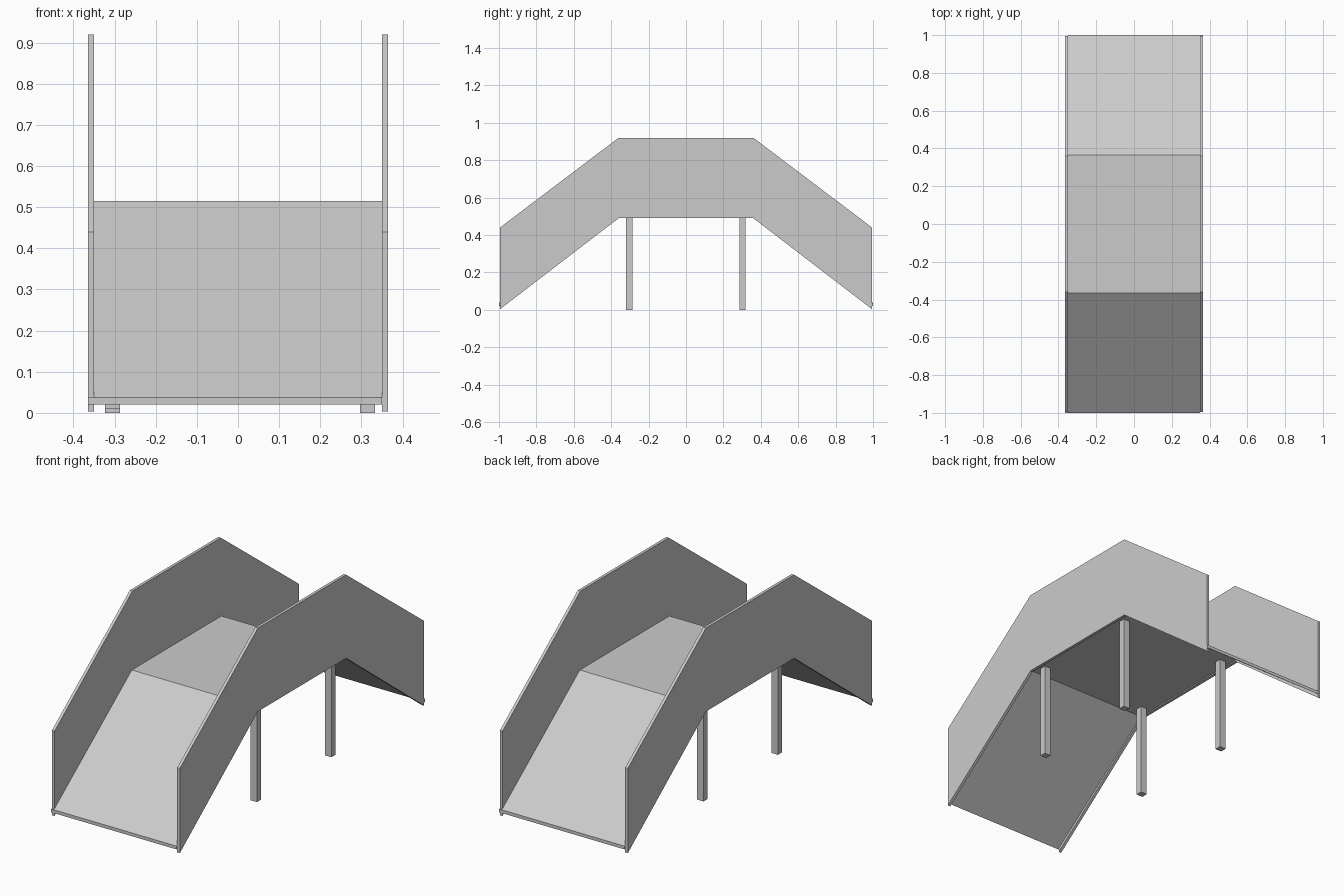
import bpy, bmesh

if "Cube" in bpy.data.objects:
    bpy.data.objects.remove(bpy.data.objects["Cube"])


def extrude_profile(name, profile, x0, x1):
    """Solid made from a closed (y, z) outline extruded along x."""
    bm = bmesh.new()
    face = bm.faces.new([bm.verts.new((x0, y, z)) for y, z in profile])
    ext = bmesh.ops.extrude_face_region(bm, geom=[face])
    moved = [v for v in ext["geom"] if isinstance(v, bmesh.types.BMVert)]
    bmesh.ops.translate(bm, verts=moved, vec=(x1 - x0, 0, 0))
    bmesh.ops.recalc_face_normals(bm, faces=bm.faces)
    mesh = bpy.data.meshes.new(name)
    bm.to_mesh(mesh)
    bm.free()
    obj = bpy.data.objects.new(name, mesh)
    bpy.context.collection.objects.link(obj)
    return obj


def box(name, x0, x1, y0, y1, z0, z1):
    return extrude_profile(name, [(y0, z0), (y1, z0), (y1, z1), (y0, z1)], x0, x1)


# Tall side panels with an arched outline
half = [(0.995, 0.003), (0.995, 0.44), (0.36, 0.92)]
panel = half + [(-y, z) for y, z in reversed(half)] + [(-0.36, 0.49), (0.36, 0.49)]
extrude_profile("left_side_panel", panel, -0.365, -0.35)
extrude_profile("right_side_panel", panel, 0.35, 0.365)

# Flat walkway in the middle
box("walkway_deck", -0.35, 0.35, -0.365, 0.365, 0.496, 0.515)

# Sloping ramps, each lapping over one panel end at the foot
for name, s in (("front_ramp", 1), ("back_ramp", -1)):
    ramp = [(-1.0, 0.02), (-0.365, 0.496), (-0.365, 0.515), (-1.0, 0.037)]
    extrude_profile(name, [(s * y, z) for y, z in ramp], -0.35 * s, 0.35 * s)
    box(name + "_foot_lap", -0.365 * s, -0.35 * s, -1.0 * s, -0.993 * s, 0.02, 0.037)

# Four square legs under the deck
for side, x, foot in (("left", -0.305, 0.009), ("right", 0.315, 0.0)):
    for end, y in (("front", -0.304), ("back", 0.302)):
        box(f"{end}_{side}_leg", x - 0.018, x + 0.018, y - 0.017, y + 0.017,
            foot if end == "front" else 0.0, 0.498)
